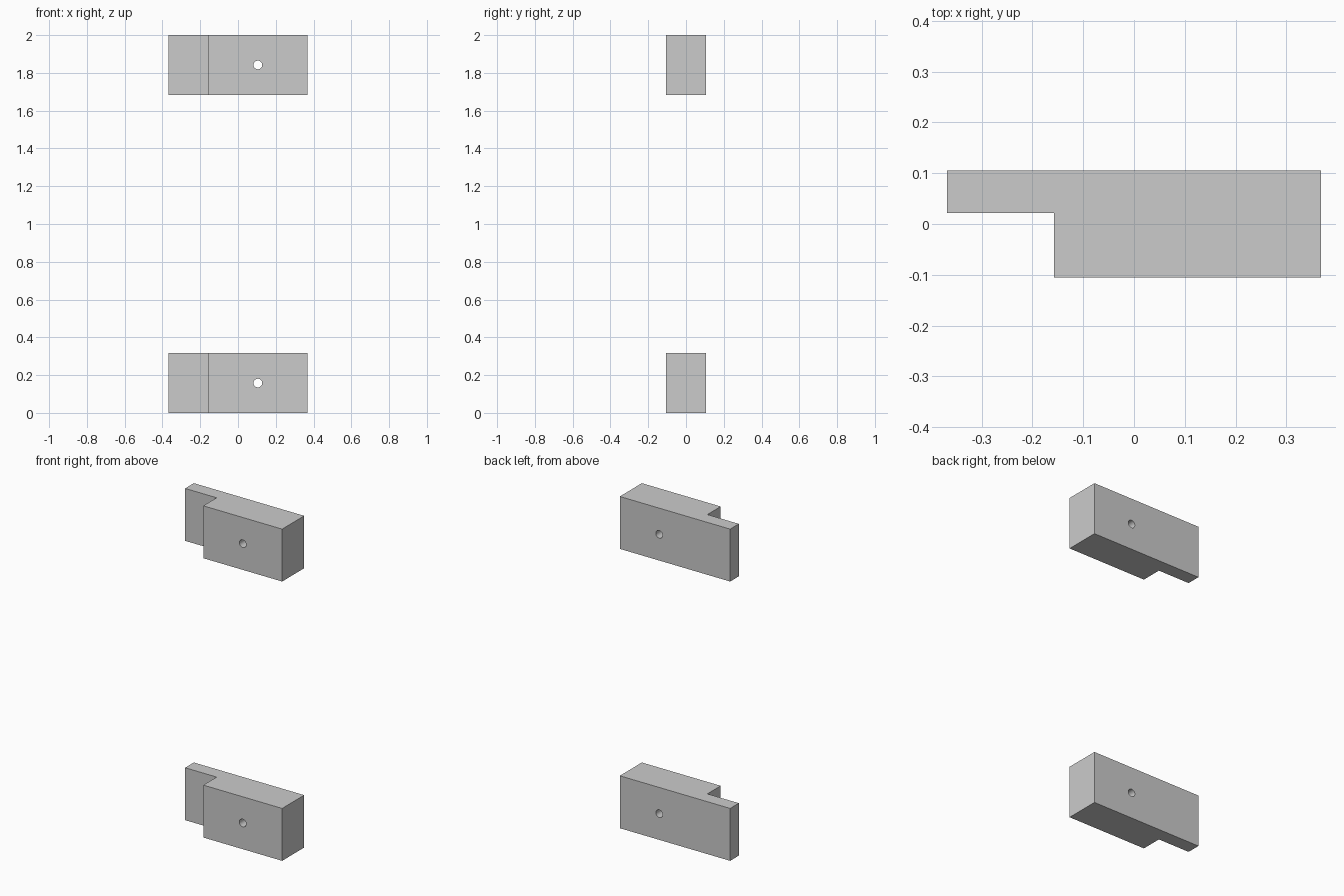
import bpy, bmesh, math

if "Cube" in bpy.data.objects:
    bpy.data.objects.remove(bpy.data.objects["Cube"])

HEIGHT = 0.316
# Stepped plan outline: thin tongue on the left, full-depth body on the right
OUTLINE = [(-0.368, 0.022), (-0.158, 0.022), (-0.158, -0.105),
           (0.368, -0.105), (0.368, 0.105), (-0.368, 0.105)]


def stepped_block(name, z):
    # Extrude the outline upward
    bm = bmesh.new()
    face = bm.faces.new([bm.verts.new((x, y, 0)) for x, y in OUTLINE])
    top = bmesh.ops.extrude_face_region(bm, geom=[face])["geom"]
    bmesh.ops.translate(bm, vec=(0, 0, HEIGHT),
                        verts=[v for v in top if isinstance(v, bmesh.types.BMVert)])
    bmesh.ops.recalc_face_normals(bm, faces=bm.faces)
    mesh = bpy.data.meshes.new(name)
    bm.to_mesh(mesh)
    bm.free()
    block = bpy.data.objects.new(name, mesh)
    block.location.z = z
    bpy.context.collection.objects.link(block)

    # Drill the bolt hole from front to back
    bpy.ops.mesh.primitive_cylinder_add(
        vertices=32, radius=0.023, depth=0.5,
        location=(0.105, 0, z + HEIGHT / 2), rotation=(math.pi / 2, 0, 0))
    drill = bpy.context.object
    drill.name = name + "_hole_cutter"
    drill.hide_render = True
    cut = block.modifiers.new("bolt_hole", 'BOOLEAN')
    cut.object = drill
    cut.operation = 'DIFFERENCE'
    cut.solver = 'EXACT'

    bpy.ops.object.select_all(action='DESELECT')
    block.select_set(True)
    bpy.context.view_layer.objects.active = block
    bpy.ops.object.modifier_apply(modifier=cut.name)
    bpy.data.objects.remove(drill, do_unlink=True)
    bpy.ops.object.shade_smooth_by_angle(angle=math.radians(30))


# Matching lower and upper blocks
stepped_block("lower_block", 0)
stepped_block("upper_block", 2 - HEIGHT)
